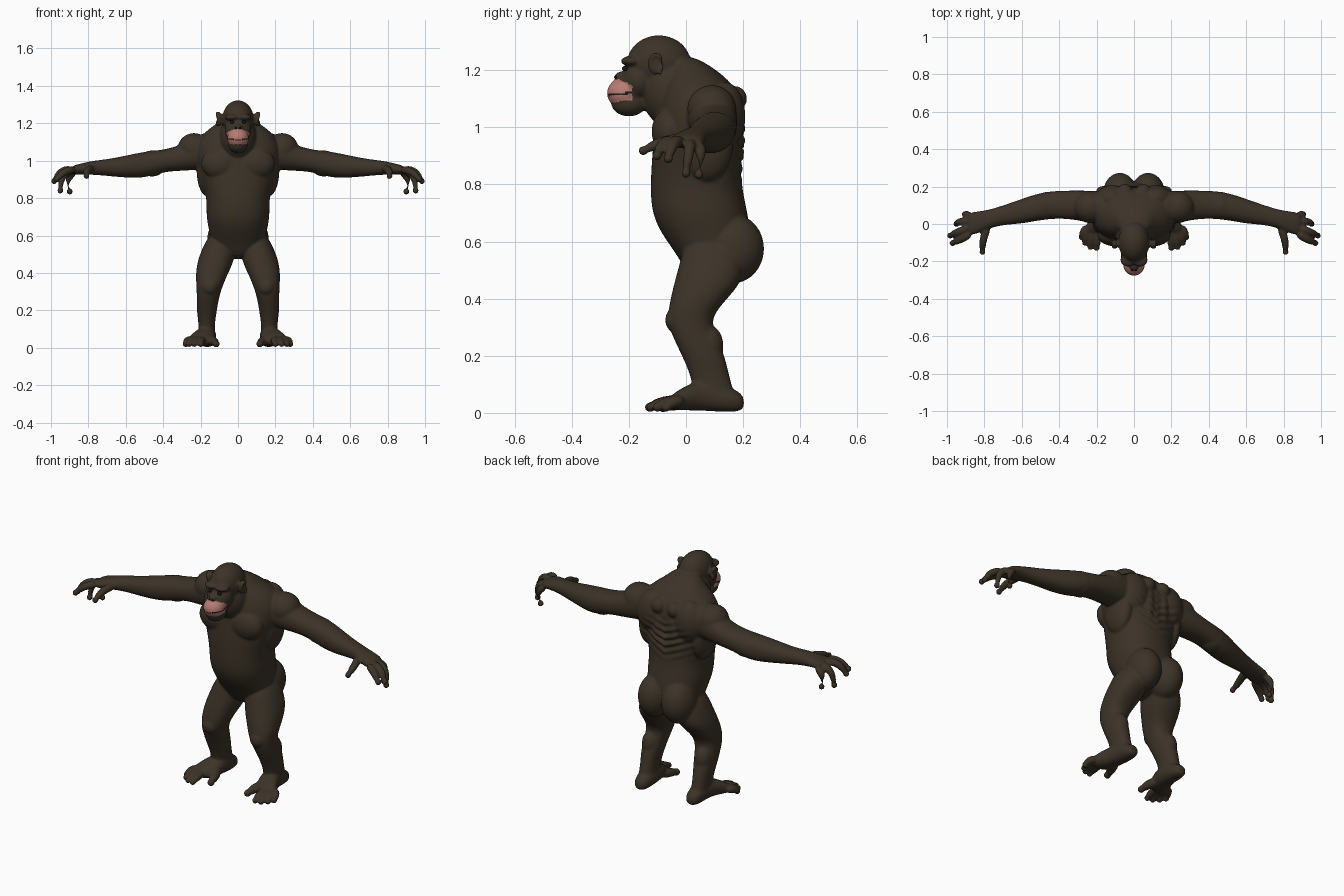
import bpy
import bmesh
import math
from mathutils import Vector, Matrix

cube = bpy.data.objects.get("Cube")
if cube:
    bpy.data.objects.remove(cube, do_unlink=True)


def material(name, colour):
    mat = bpy.data.materials.new(name)
    mat.use_nodes = True
    mat.diffuse_color = (*colour, 1)
    shader = mat.node_tree.nodes["Principled BSDF"]
    shader.inputs["Base Color"].default_value = (*colour, 1)
    shader.inputs["Roughness"].default_value = 0.8
    return mat


fur = material("dark brown fur", (0.045, 0.033, 0.021))
muzzle_skin = material("pink muzzle skin", (0.47, 0.2, 0.17))
black = material("near black", (0.012, 0.009, 0.007))

bm = bmesh.new()
SIDES = 16


def skin(rings):
    """Bridge rings of vertices and cap both ends."""
    for a, b in zip(rings, rings[1:]):
        for i in range(SIDES):
            j = (i + 1) % SIDES
            bm.faces.new((a[i], a[j], b[j], b[i]))
    bm.faces.new(rings[0][::-1])
    bm.faces.new(rings[-1])


def loft(axis, rows):
    """Rows: position along the axis, then low/high limits on the other two axes."""
    others = [k for k in range(len("xyz")) if k != axis]
    rings = []
    for pos, u0, u1, v0, v1 in rows:
        ring = []
        for i in range(SIDES):
            t = math.tau * i / SIDES
            c, s = (math.copysign(abs(f) ** 0.88, f) for f in (math.cos(t), math.sin(t)))
            point = Vector()
            point[axis] = pos
            point[others[0]] = (u0 + u1) / 2 + c * (u1 - u0) / 2
            point[others[1]] = (v0 + v1) / 2 + s * (v1 - v0) / 2
            ring.append(bm.verts.new(point))
        rings.append(ring)
    skin(rings)


def tube(points, start, end):
    """Tapered round tube through a few points."""
    points = [Vector(p) for p in points]
    last = len(points) - 1
    rings = []
    for k, p in enumerate(points):
        along = points[min(k + 1, last)] - points[max(k - 1, 0)]
        turn = along.to_track_quat("Z", "Y")
        r = start + (end - start) * k / last
        rings.append([bm.verts.new(p + turn @ Vector((
            r * math.cos(math.tau * i / SIDES), r * math.sin(math.tau * i / SIDES), 0)))
            for i in range(SIDES)])
    skin(rings)
    blob(points[-1], (end, end, end))


def blob(centre, radii):
    place = Matrix.Translation(centre) @ Matrix.Diagonal((*radii, 1))
    bmesh.ops.create_uvsphere(bm, u_segments=SIDES, v_segments=12, radius=1, matrix=place)


# Trunk
loft(2, [(z, -w, w, front, back) for z, w, front, back in (
    (.47, .05, .01, .14), (.55, .15, -.03, .22), (.62, .155, -.085, .23),
    (.7, .175, -.125, .22), (.8, .168, -.128, .195), (.9, .2, -.122, .2),
    (1, .225, -.112, .2), (1.08, .23, -.1, .2), (1.15, .19, -.08, .17),
    (1.2, .11, -.06, .11), (1.25, .07, -.05, .03))])

# Trunk muscles
blob((.095, -.06, .985), (.105, .062, .085))          # chest
blob((.115, .135, 1.04), (.095, .075, .12))           # shoulder blade
blob((.165, .07, .95), (.058, .1, .14))               # side of back
blob((.235, .09, 1.065), (.09, .088, .083))           # shoulder cap
blob((.075, .165, .575), (.093, .112, .122))          # buttock
tube([(.045, .16, .68), (.045, .158, .85), (.05, .17, 1.1)], .042, .045)

# Head
blob((0, -.095, 1.225), (.086, .115, .098))           # skull
blob((0, -.06, 1.13), (.1, .1, .13))                  # neck
blob((0, -.165, 1.165), (.074, .064, .07))            # face
blob((0, -.215, 1.12), (.06, .064, .055))             # upper lip
blob((0, -.2, 1.085), (.054, .064, .047))             # jaw
blob((0, -.225, 1.178), (.024, .026, .018))           # nose
blob((.033, -.192, 1.232), (.042, .038, .018))        # brow
blob((.1, -.108, 1.222), (.014, .026, .04))           # ear
tube([(.112, -.105 + .026 * math.sin(a), 1.222 + .037 * math.cos(a))
      for a in (-2.2, -1.4, -.6, .2, 1, 1.8, 2.6)], .008, .008)

# Arm
loft(0, [
    (.12, .0, .17, .96, 1.16), (.2, -.005, .18, .95, 1.15), (.3, .02, .18, .945, 1.085),
    (.4, .03, .18, .94, 1.058), (.5, .02, .17, .905, 1.05), (.6, .0, .135, .908, 1.028),
    (.7, -.005, .1, .918, 1.008), (.78, -.025, .075, .925, 1), (.84, -.055, .068, .925, .985),
    (.9, -.065, .06, .925, .97)])
blob((.46, .1, .985), (.08, .075, .07))               # elbow

# Fingers and thumb
for finger in (
        [(.87, -.05, .955), (.93, -.085, .945), (.97, -.102, .9)],
        [(.88, -.02, .955), (.95, -.045, .95), (.983, -.062, .89)],
        [(.88, .015, .95), (.945, .012, .925), (.95, 0, .84)],
        [(.87, .045, .945), (.92, .055, .9), (.9, .045, .835)],
        [(.78, -.01, .96), (.81, -.085, .95), (.81, -.15, .918)]):
    tube(finger, .024, .017)

# Leg
loft(2, [
    (.01, .125, .205, .03, .18), (.07, .12, .215, .02, .17), (.12, .125, .21, .02, .155),
    (.2, .112, .222, -.015, .137), (.26, .102, .222, -.045, .112), (.32, .085, .222, -.068, .085),
    (.38, .06, .228, -.06, .125), (.45, .025, .222, -.045, .195), (.52, .01, .198, -.025, .21),
    (.62, .03, .15, 0, .19)])
blob((.152, -.036, .325), (.045, .038, .045))         # kneecap
blob((.168, .075, .235), (.05, .058, .075))           # calf

# Foot
loft(1, [
    (.205, .14, .19, .01, .06), (.17, .12, .21, .002, .085), (.1, .115, .215, .004, .11),
    (.04, .115, .23, .008, .115), (-.01, .125, .26, .008, .09), (-.06, .15, .275, .01, .06)])
for x, y in ((.28, -.07), (.262, -.1), (.233, -.123), (.2, -.128)):
    tube([(x * .6 + .08, -.01, .045), (x - .005, y * .7, .038), (x, y, .02)], .024, .017)
tube([(.15, .02, .04), (.128, -.03, .035), (.117, -.08, .021)], .03, .02)

bmesh.ops.recalc_face_normals(bm, faces=bm.faces)
mesh = bpy.data.meshes.new("body")
bm.to_mesh(mesh)
bm.free()
body = bpy.data.objects.new("body", mesh)
bpy.context.collection.objects.link(body)

# Fuse all forms into one smooth skin
mirror = body.modifiers.new("mirror", "MIRROR")
mirror.use_mirror_merge = False
rounding = body.modifiers.new("rounding", "SUBSURF")
rounding.levels = 2
fuse = body.modifiers.new("fuse", "REMESH")
fuse.mode = "VOXEL"
fuse.voxel_size = 0.0062
soften = body.modifiers.new("soften", "SMOOTH")
soften.factor = 0.5
soften.iterations = 5
graph = bpy.context.evaluated_depsgraph_get()
fused = bpy.data.meshes.new_from_object(body.evaluated_get(graph))
body.modifiers.clear()
body.data = fused

# Skin folds slanting across the back
for v in fused.vertices:
    x, y, z = v.co
    fade = max(0, 1 - abs(z - .93) / .13) * max(0, 1 - abs(x) / .18)
    if y > .1:
        v.co.y += .009 * fade * math.sin((z - abs(x) * .4) * math.tau / .042)

# Muzzle colour and mouth line
fused.materials.clear()
for mat in (fur, muzzle_skin, black):
    fused.materials.append(mat)
for face in fused.polygons:
    face.use_smooth = True
    x, y, z = face.center
    low = 1.085 + (y + .27) * .15
    high = 1.168 - max(0, y + .235) * .5
    if y < -.188 and low < z < high and abs(x) < .066:
        mouth = 1.112 + (y + .28) * .1
        face.material_index = 2 if abs(z - mouth) < .0035 else 1


# Eyes and nostrils
def bead(name, centre, radii):
    bpy.ops.mesh.primitive_uv_sphere_add(segments=16, ring_count=10, radius=1, location=centre)
    obj = bpy.context.object
    obj.name = name
    obj.scale = radii
    obj.data.materials.append(black)
    bpy.ops.object.shade_smooth()


for side, label in ((1, "left"), (-1, "right")):
    bead(label + "_eye", (side * .032, -.214, 1.206), (.012, .01, .009))
    bead(label + "_nostril", (side * .011, -.247, 1.175), (.006, .005, .005))
